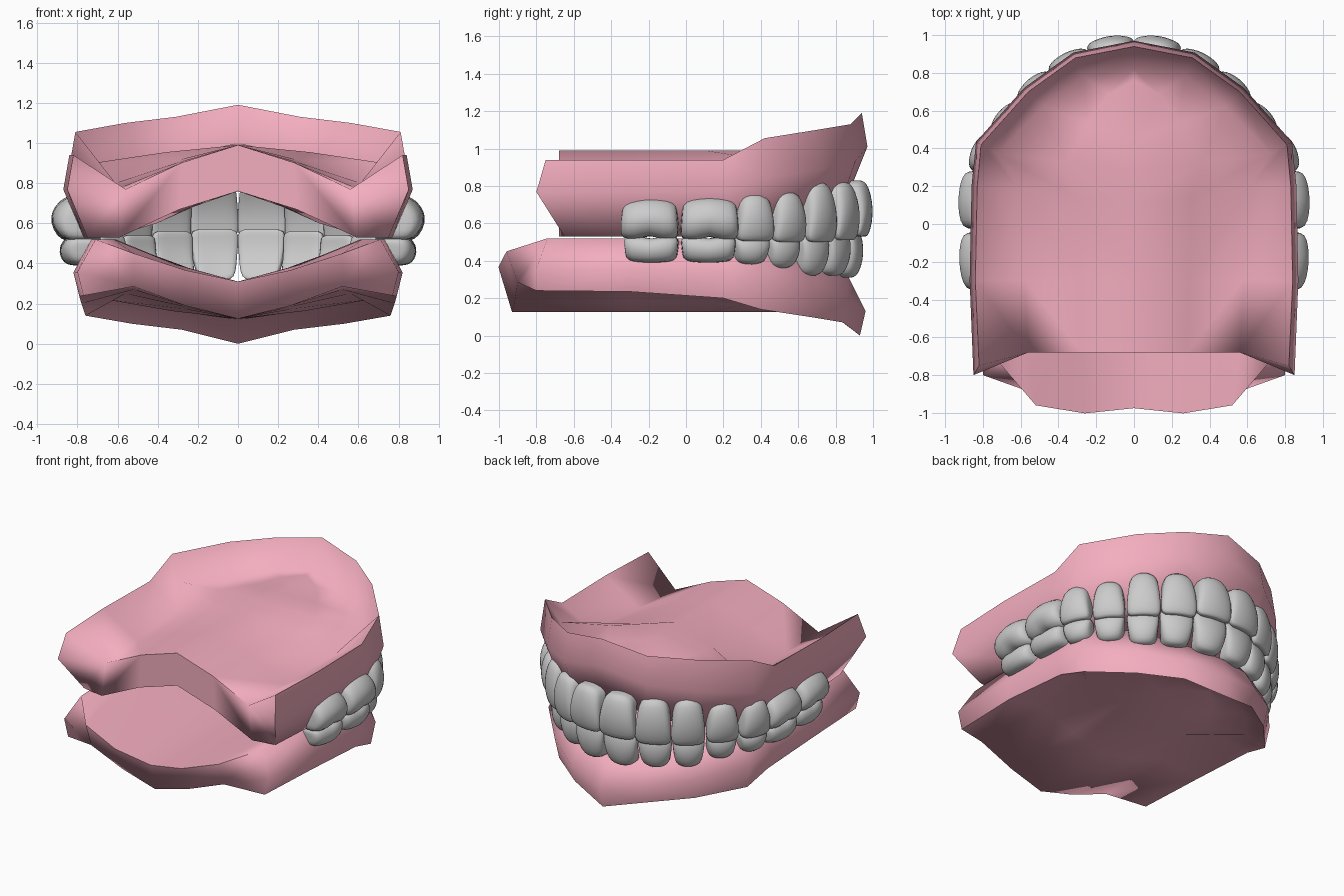
import bpy, bmesh, math
from mathutils import Vector, Matrix

if "Cube" in bpy.data.objects:
    bpy.data.objects.remove(bpy.data.objects["Cube"])

pink = bpy.data.materials.new("gum_pink")
pink.diffuse_color = (0.90, 0.42, 0.52, 1)
pink.use_nodes = True
pink.node_tree.nodes["Principled BSDF"].inputs["Base Color"].default_value = pink.diffuse_color


def finish(bm, name, mat=None, angle=50):
    bmesh.ops.recalc_face_normals(bm, faces=bm.faces)
    me = bpy.data.meshes.new(name)
    bm.to_mesh(me)
    bm.free()
    ob = bpy.data.objects.new(name, me)
    bpy.context.collection.objects.link(ob)
    if mat:
        me.materials.append(mat)
    bpy.context.view_layer.objects.active = ob
    ob.select_set(True)
    bpy.ops.object.shade_smooth_by_angle(angle=math.radians(angle))
    ob.select_set(False)
    return ob


def blend(a, b, t, tz):
    p = a.lerp(b, t)
    p.z = a.z + (b.z - a.z) * tz
    return p


def gum(name, stations, offs, back, extra, outer_z, mouth_z, mouth_back):
    """Half arch lofted from back to front, mirrored.
    station: centre y, rim x, y, z, trough z, ridge z, trough offset"""
    bm = bmesh.new()
    rows = []
    n = len(stations)
    for i, (cy, x, y, rz, tz, gz, toff) in enumerate(stations):
        # outward direction of the arch at this station
        a, b = stations[max(i - 1, 0)], stations[min(i + 1, n - 1)]
        nrm = Vector((b[2] - a[2], a[1] - b[1], 0)).normalized()
        if i == n - 1:
            nrm = Vector((0, 1, 0))
        if i == 0:
            nrm = Vector((1, 0, 0))

        def at(off, z, k):
            p = Vector((x, y, z)) + nrm * off
            if i == 0:
                p.y += back[k]
            return p
        thin = 0.6 if i >= n - 2 else 1
        centre = Vector((0, cy, outer_z))
        trough = at(-toff, tz, 0)
        rim = at(0, rz, 1)
        mid = at(0.03, rz + (gz - rz) * 0.42, 2)
        ridge = at(-offs[0], gz, 3)
        inner = at(-offs[1] * thin, gz, 4)
        under = Vector((0, mouth_back if i == 0 else cy, mouth_z))
        if i == 0:                              # bowed back edge
            inner += Vector((-extra[0], 0, extra[1]))
        floor = blend(inner, under, 0.5, 0.6)
        if i == 0:
            floor.y += extra[2]
        pts = [centre, blend(centre, trough, 0.5, 0.4), trough, rim, mid,
               ridge, inner, floor, under]
        if i == n - 1:
            for p in pts:
                p.x = 0
        rows.append([bm.verts.new(p) for p in pts])
    for r, s in zip(rows, rows[1:]):
        for j in range(len(r) - 1):
            bm.faces.new((r[j], r[j + 1], s[j + 1], s[j]))
    # back wall as strips between outer and mouth sides
    r = rows[0]
    bm.faces.new((r[0], r[1], r[7], r[8]))
    bm.faces.new((r[1], r[2], r[6], r[7]))
    bm.faces.new((r[2], r[3], r[4]))
    bm.faces.new((r[2], r[4], r[5], r[6]))
    ob = finish(bm, name, pink, 75)
    m = ob.modifiers.new("mirror", "MIRROR")
    m.merge_threshold = 0.002


# Upper gum with palate
gum("upper_gum", [
    (-0.68, 0.82, -0.75, 0.94, 0.77, 0.53, 0.26),
    (-0.30, 0.84, -0.30, 0.94, 0.78, 0.53, 0.26),
    (0.10, 0.83, 0.20, 0.94, 0.80, 0.53, 0.22),
    (0.28, 0.81, 0.42, 1.055, 0.90, 0.54, 0.10),
    (0.45, 0.56, 0.70, 1.10, 0.88, 0.60, 0.11),
    (0.60, 0.31, 0.88, 1.13, 0.94, 0.67, 0.11),
    (0.70, 0.0, 0.94, 1.19, 1.0, 0.76, 0.12)],
    (0.07, 0.23), (0.07, 0, -0.05, 0.10, 0.07), (0, 0, 0), 0.99, 0.76, -0.68)

# Lower gum with mouth floor
gum("lower_gum", [
    (-0.93, 0.77, -0.80, 0.24, 0.285, 0.52, 0.25),
    (-0.30, 0.79, -0.30, 0.235, 0.27, 0.52, 0.27),
    (0.10, 0.78, 0.20, 0.20, 0.25, 0.52, 0.22),
    (0.28, 0.76, 0.40, 0.14, 0.22, 0.51, 0.12),
    (0.45, 0.53, 0.66, 0.10, 0.20, 0.44, 0.12),
    (0.58, 0.28, 0.84, 0.07, 0.15, 0.36, 0.12),
    (0.68, 0.0, 0.93, 0.0, 0.12, 0.31, 0.12)],
    (0.06, 0.17), (-0.10, 0, 0.0, 0.06, -0.16), (0.08, -0.07, -0.035),
    0.125, 0.31, -0.975)


def tooth(name, x, y, angle, w, d, z_bite, z_root, molar, lean):
    """Rounded block: narrower at the root, thin at the biting edge."""
    bm = bmesh.new()
    bmesh.ops.create_cube(bm, size=2)
    bmesh.ops.subdivide_edges(bm, edges=bm.edges[:], cuts=7, use_grid_fill=True)
    for v in bm.verts:
        p = v.co
        p *= 1 / sum(abs(c) ** 7 for c in p) ** (1 / 7)
        t = (p.z + 1) / 2                       # 0 biting edge, 1 root
        width = 1 - (0.10 if molar else 0.24) * t ** 2
        depth = 0.85 + 0.15 * t if molar else 0.4 + 0.6 * t
        bulge = -lean * (t - 0.45) ** 2
        if p.y > 0:                             # softly curved outer face
            bulge -= 0.025 * p.x ** 2
        z = z_bite + (z_root - z_bite) * t
        z -= (z_root - z_bite) * 0.07 * t * p.x ** 2
        if molar:                               # shallow groove between cusps
            z += (z_root - z_bite) * 0.08 * (1 - t) * max(0, 1 - 2 * abs(p.x))
        v.co = (p.x * w / 2 * width, (p.y - 1) * d / 2 * depth + bulge, z)
    rot = Matrix.Rotation(math.radians(angle - 90), 4, "Z")
    bmesh.ops.transform(bm, matrix=Matrix.Translation((x, y, 0)) @ rot, verts=bm.verts)
    ob = finish(bm, name, None, 70)
    ob.modifiers.new("mirror", "MIRROR").use_mirror_merge = False


# Teeth: name, outer face x, y, facing angle, width, depth, upper z's, lower z's
teeth = [
    ("central_incisor", 0.130, 0.995, 82, 0.255, 0.14, 0.53, 0.83, 0.57, 0.31),
    ("lateral_incisor", 0.367, 0.905, 64, 0.235, 0.14, 0.51, 0.82, 0.56, 0.32),
    ("canine", 0.56, 0.765, 50, 0.22, 0.16, 0.50, 0.82, 0.54, 0.32),
    ("first_premolar", 0.72, 0.59, 40, 0.21, 0.19, 0.50, 0.77, 0.54, 0.36),
    ("second_premolar", 0.86, 0.395, 22, 0.21, 0.21, 0.505, 0.76, 0.53, 0.38),
    ("first_molar", 0.93, 0.13, 2, 0.31, 0.24, 0.51, 0.74, 0.53, 0.39),
    ("second_molar", 0.925, -0.20, -3, 0.31, 0.24, 0.515, 0.735, 0.53, 0.39)]
for name, x, y, a, w, d, ub, ur, lb, lr in teeth:
    molar = name.endswith("_molar")
    tooth("upper_" + name, x, y, a, w, d, ub, ur, molar, 0.25 if molar else 0.12)
    tooth("lower_" + name, x * 0.955, y * 0.95, a, w * 0.94, d * 0.9, lb, lr, molar, 0.12)
